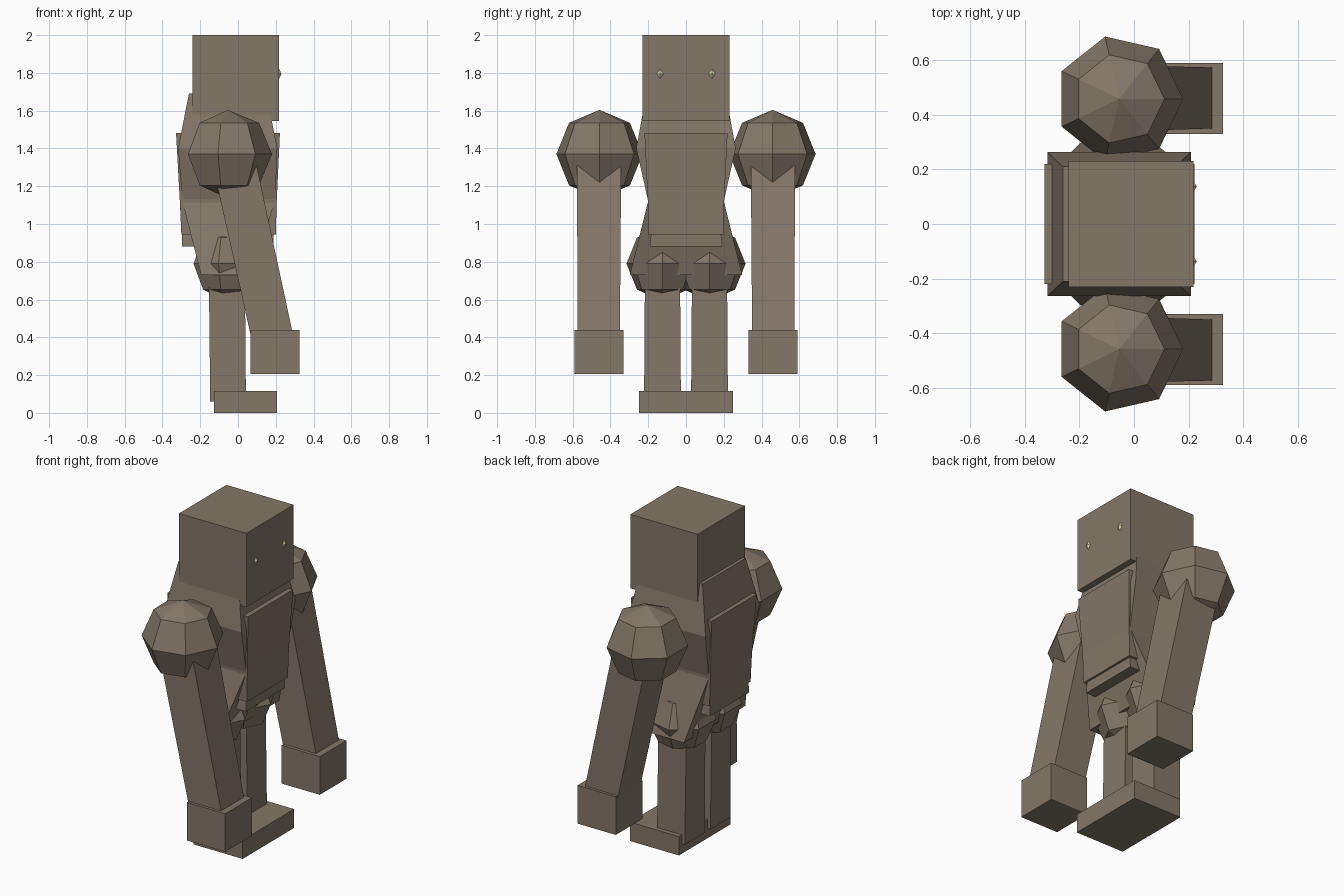
import bpy, bmesh, math

if "Cube" in bpy.data.objects:
    bpy.data.objects.remove(bpy.data.objects["Cube"])


def material(name, rgb):
    m = bpy.data.materials.new(name)
    m.diffuse_color = (*rgb, 1)
    m.use_nodes = True
    m.node_tree.nodes["Principled BSDF"].inputs["Base Color"].default_value = m.diffuse_color
    return m


STONE = material("stone", (0.23, 0.185, 0.14))
GLOW = material("pale_yellow", (0.72, 0.72, 0.42))


def finish(name, bm, mat=STONE):
    bmesh.ops.recalc_face_normals(bm, faces=bm.faces[:])
    me = bpy.data.meshes.new(name)
    bm.to_mesh(me)
    bm.free()
    me.materials.append(mat)
    ob = bpy.data.objects.new(name, me)
    bpy.context.collection.objects.link(ob)
    return ob


def loft(name, rings):
    """Stack of rectangles, each ring = (z, x0, x1, y0, y1)."""
    bm = bmesh.new()
    loops = [[bm.verts.new(p) for p in
              ((x0, y0, z), (x1, y0, z), (x1, y1, z), (x0, y1, z))]
             for z, x0, x1, y0, y1 in rings]
    for a, b in zip(loops, loops[1:]):
        for i in range(4):
            j = (i + 1) % 4
            bm.faces.new((a[i], a[j], b[j], b[i]))
    bm.faces.new(loops[0])
    bm.faces.new(loops[-1])
    return finish(name, bm)


def ball(name, center, scale, segs, rings, mat=STONE):
    bm = bmesh.new()
    bmesh.ops.create_uvsphere(bm, u_segments=segs, v_segments=rings, radius=1)
    # one vertex column points to +x on both sides
    start = min((v.co for v in bm.verts if abs(v.co.z) < 0.01),
                key=lambda c: abs(math.atan2(c.y, c.x)))
    turn = math.atan2(start.y, start.x)
    c, s = math.cos(-turn), math.sin(-turn)
    for v in bm.verts:
        x, y, z = v.co
        v.co = (center[0] + scale[0] * (c * x - s * y),
                center[1] + scale[1] * (s * x + c * y),
                center[2] + scale[2] * z)
    return finish(name, bm, mat)


# Head and body
loft("head", [(1.545, -0.24, 0.218, -0.23, 0.23), (2.0, -0.24, 0.218, -0.23, 0.23)])
loft("upper_torso", [(1.12, -0.295, 0.197, -0.2, 0.2),
                     (1.40, -0.317, 0.208, -0.263, 0.263),
                     (1.69, -0.26, 0.15, -0.21, 0.21)])
loft("lower_torso", [(0.73, -0.195, 0.073, -0.298, 0.298),
                     (1.12, -0.295, 0.195, -0.2, 0.2)])

# Chest and belly plates run through from front to back
loft("chest_plate", [(1.12, -0.308, 0.205, -0.202, 0.202),
                     (1.483, -0.328, 0.222, -0.22, 0.22)])
loft("belly_plate", [(0.945, -0.3, 0.2, -0.2, 0.2),
                     (1.12, -0.308, 0.205, -0.202, 0.202)])
loft("waist_plate", [(0.88, -0.296, 0.187, -0.192, 0.192),
                     (1.0, -0.296, 0.187, -0.18, 0.18)])

# Limbs and eyes on both sides
for side, label in ((-1, "right"), (1, "left")):
    def span(a, b):
        return sorted((a * side, b * side))

    ball(label + "_shoulder", (-0.054, 0.458 * side, 1.37), (0.234,) * 3, 7, 4)
    loft(label + "_arm", [(0.42, 0.065, 0.29, *span(0.35, 0.573)),
                          (1.36, -0.145, 0.088, *span(0.343, 0.578))])
    loft(label + "_hand", [(0.205, 0.065, 0.326, *span(0.33, 0.59)),
                           (0.44, 0.065, 0.326, *span(0.33, 0.59))])
    ball(label + "_hip", (-0.06, 0.125 * side, 0.79), (0.195,) * 3, 7, 4)
    loft(label + "_leg", [(0.06, -0.147, 0.042, *span(0.027, 0.222)),
                          (0.79, -0.155, 0.036, *span(0.032, 0.217))])
    ball(label + "_eye", (0.214, 0.137 * side, 1.795), (0.016, 0.025, 0.035), 4, 2, GLOW)

# Single block under both legs
loft("foot", [(0, -0.127, 0.207, -0.25, 0.25), (0.116, -0.127, 0.207, -0.25, 0.25)])
